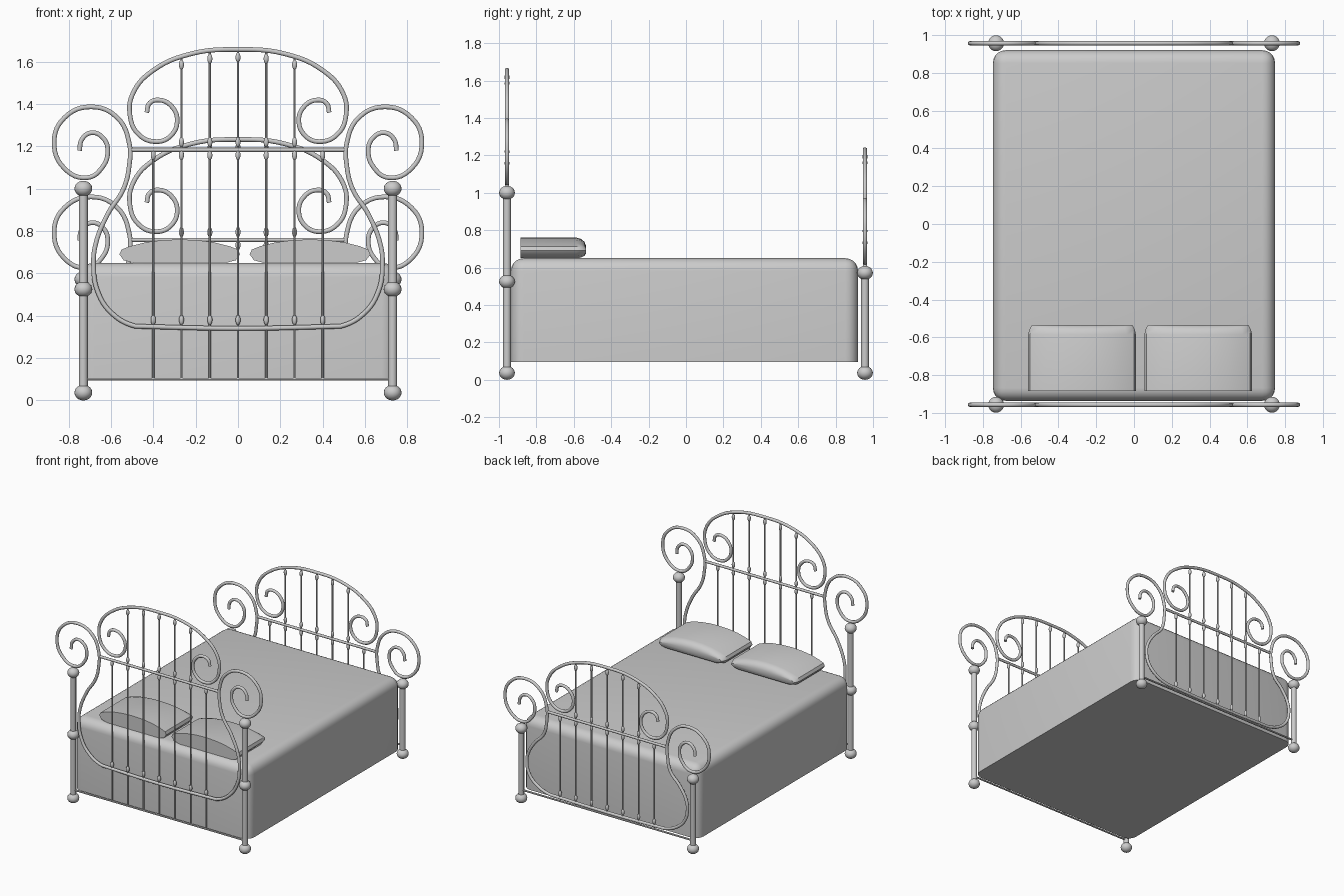
import bpy, bmesh
from mathutils import Matrix, Vector

if "Cube" in bpy.data.objects:
    bpy.data.objects.remove(bpy.data.objects["Cube"])

POST_X, BOARD_Y = 0.73, 0.957

# Left half of the outer frame: scroll, then down the side to the bottom bar (x, z)
SCROLL = [(-.748, 1.179), (-.738, 1.231), (-.691, 1.264), (-.634, 1.236), (-.615, 1.174),
          (-.639, 1.103), (-.710, 1.052), (-.819, 1.095), (-.868, 1.221), (-.819, 1.335),
          (-.693, 1.386), (-.570, 1.335), (-.513, 1.212), (-.513, 1.112), (-.54, 1.0),
          (-.615, .88), (-.672, .738), (-.682, .639), (-.663, .516), (-.596, .412), (-.483, .35)]
# Left half of the top arch, beginning inside its small scroll
ARCH = [(-.431, 1.359), (-.417, 1.404), (-.369, 1.418), (-.312, 1.387), (-.287, 1.321),
        (-.317, 1.25), (-.383, 1.222), (-.469, 1.256), (-.511, 1.354), (-.492, 1.458),
        (-.402, 1.557), (-.227, 1.635)]
SPINDLES = [(0, 1.655), (.133, 1.648), (.267, 1.62), (.4, None)]


def finish(name, bm):
    bmesh.ops.recalc_face_normals(bm, faces=bm.faces[:])
    me = bpy.data.meshes.new(name)
    bm.to_mesh(me)
    bm.free()
    ob = bpy.data.objects.new(name, me)
    bpy.context.collection.objects.link(ob)
    activate(ob)
    bpy.ops.object.shade_smooth_by_angle(angle=0.7)
    return ob


def activate(ob):
    bpy.ops.object.select_all(action='DESELECT')
    ob.select_set(True)
    bpy.context.view_layer.objects.active = ob


def tube(name, half, mid, y, zmap, corner=False):
    """Smooth round tube through a half path, a middle point and the mirrored half."""
    pts = half + [mid] + [(-x, z) for x, z in reversed(half)]
    cu = bpy.data.curves.new(name, 'CURVE')
    cu.dimensions = '3D'
    cu.bevel_depth = 0.0115
    cu.bevel_resolution = 3
    cu.resolution_u = 6
    cu.use_fill_caps = True
    sp = cu.splines.new('BEZIER')
    sp.bezier_points.add(len(pts) - 1)
    for p, (x, z) in zip(sp.bezier_points, pts):
        p.co = (x, y, zmap(z))
        p.handle_left_type = p.handle_right_type = 'AUTO'
    if corner:
        n = len(half)
        sp.bezier_points[n - 1].handle_right_type = 'VECTOR'
        sp.bezier_points[n + 1].handle_left_type = 'VECTOR'
    ob = bpy.data.objects.new(name, cu)
    bpy.context.collection.objects.link(ob)
    activate(ob)
    bpy.ops.object.convert(target='MESH')
    bpy.ops.object.shade_smooth_by_angle(angle=0.9)


def rod(bm, a, b, r, seg=8):
    a, b = Vector(a), Vector(b)
    d = b - a
    m = Matrix.Translation((a + b) / 2) @ d.to_track_quat('Z', 'Y').to_matrix().to_4x4()
    bmesh.ops.create_cone(bm, cap_ends=True, segments=seg, radius1=r, radius2=r,
                          depth=d.length, matrix=m)


def ball(bm, c, r, h, seg=10):
    bmesh.ops.create_uvsphere(bm, u_segments=seg, v_segments=max(6, seg // 2 + 2), radius=1,
                              matrix=Matrix.Translation(c) @ Matrix.Diagonal((r, r, h, 1)))


def board(name, y, zmap, ball_heights):
    # Scrolled tubes
    tube(name + "_frame", SCROLL, (0, .34), y, zmap, corner=True)
    tube(name + "_arch", ARCH, (0, 1.657), y, zmap)
    # Posts with ball knobs
    for side, s in (("left", -1), ("right", 1)):
        bm = bmesh.new()
        x = s * POST_X
        rod(bm, (x, y, .03), (x, y, ball_heights[-1]), .021, 16)
        for z in ball_heights:
            ball(bm, (x, y, z), .042, .037, 20)
        finish(f"{name}_{side}_post", bm)
    # Cross rails
    bm = bmesh.new()
    rod(bm, (-.505, y, zmap(1.183)), (.505, y, zmap(1.183)), .010, 10)
    rod(bm, (-POST_X, y, .1), (POST_X, y, .1), .007, 8)
    finish(name + "_rails", bm)
    # Spindles with small collars
    bm = bmesh.new()
    for px, top in SPINDLES:
        for x in {px, -px}:
            rod(bm, (x, y, .1), (x, y, zmap(top or 1.183)), .0055)
            collars = [zmap(.345) + .035, zmap(1.158)]
            if top:
                collars += [zmap(1.22), zmap(top - .035)]
            for z in collars:
                ball(bm, (x, y, z), .0125, .024)
    finish(name + "_spindles", bm)


# Headboard at the front, shorter footboard with a compressed lower half at the back
board("headboard", -BOARD_Y, lambda z: z, (.037, .525, 1.0))
board("footboard", BOARD_Y,
      lambda z: z - .425 if z >= 1 else .575 - (1 - z) * .69, (.037, .572))

# Mattress block, rounded except around its flat bottom
bm = bmesh.new()
bmesh.ops.create_cube(bm, size=1, matrix=Matrix.Translation((0, -.008, .373))
                      @ Matrix.Diagonal((1.494, 1.856, .554, 1)))
edges = [e for e in bm.edges if max(v.co.z for v in e.verts) > .3]
bmesh.ops.bevel(bm, geom=edges, offset=.068, segments=5, profile=.5, affect='EDGES')
finish("mattress", bm)

# Pillows: lens-shaped section running in y, rounded off at the inner end
SECTION = [(-.285, .69), (-.275, .712), (-.235, .728), (-.16, .747), (-.08, .757), (0, .76),
           (.08, .757), (.16, .747), (.235, .728), (.275, .712), (.285, .69),
           (.265, .662), (.22, .65), (-.22, .65), (-.265, .662)]
for side, cx in (("left", -.275), ("right", .34)):
    bm = bmesh.new()
    rings = []
    for y, sx, sz in ((-.885, 1, 1), (-.585, 1, 1), (-.56, .98, .9), (-.543, .95, .68), (-.535, .93, .4)):
        rings.append([bm.verts.new((cx + x * sx, y, .69 + (z - .69) * sz)) for x, z in SECTION])
    for a, b in zip(rings, rings[1:]):
        for i in range(len(a)):
            j = (i + 1) % len(a)
            bm.faces.new((a[i], a[j], b[j], b[i]))
    bm.faces.new(rings[0])
    bm.faces.new(rings[-1])
    finish(side + "_pillow", bm)
